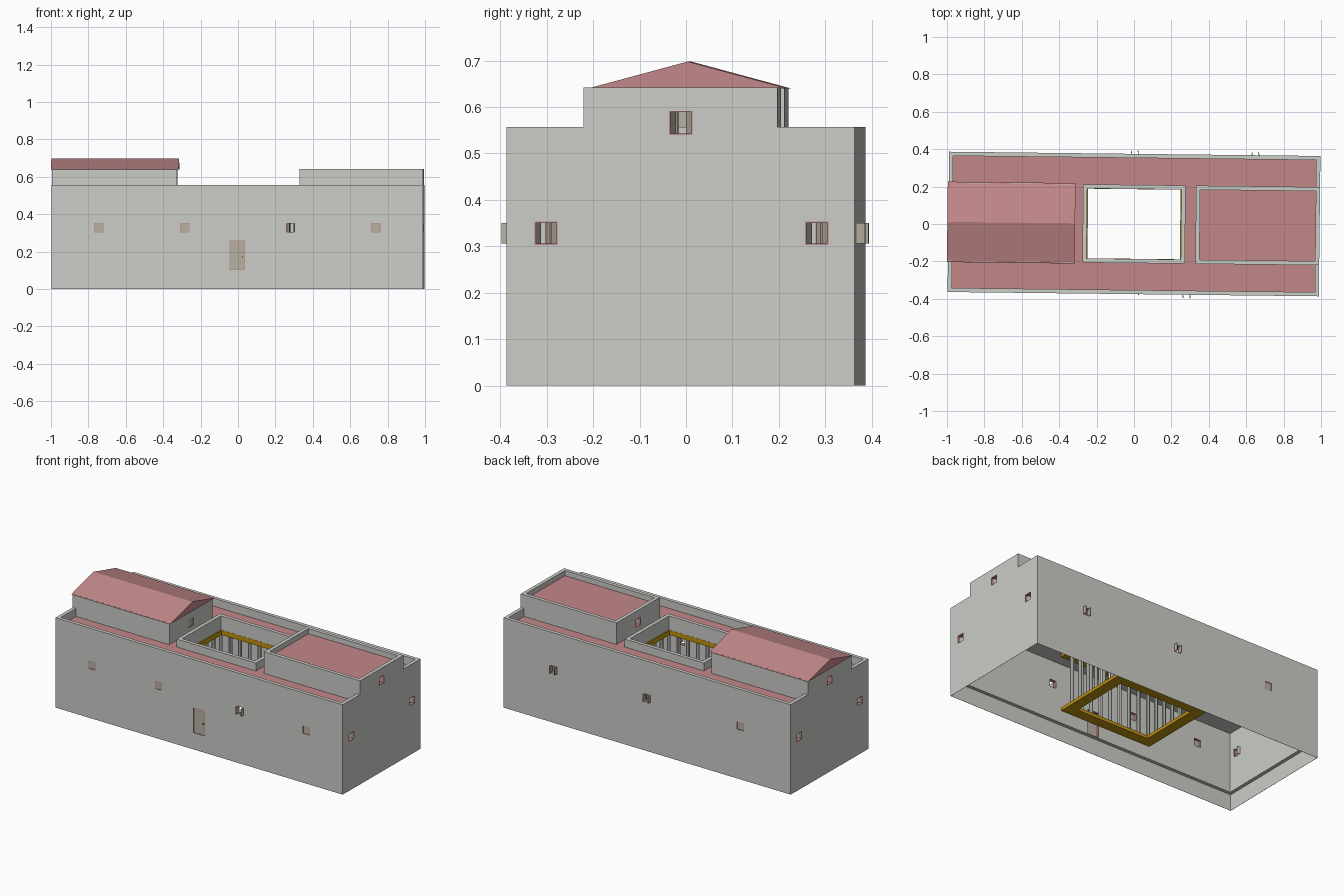
import bpy, bmesh, math
from mathutils import Matrix, Vector

if "Cube" in bpy.data.objects:
    bpy.data.objects.remove(bpy.data.objects["Cube"])

TURN = -0.0115                 # whole house sits slightly askew
HX, HY, T = 0.9925, 0.375, 0.022
FLOOR, SLAB, ROOF, TOP, UPPER = 0.10, 0.47, 0.508, 0.557, 0.642


def material(name, rgb):
    m = bpy.data.materials.new(name)
    m.diffuse_color = (*rgb, 1)
    m.use_nodes = True
    m.node_tree.nodes["Principled BSDF"].inputs["Base Color"].default_value = m.diffuse_color
    return m


WALL = material("pale grey plaster", (0.60, 0.615, 0.58))
PINK = material("pink tile", (0.54, 0.245, 0.25))
WOOD = material("beige wood", (0.48, 0.44, 0.37))
BEAM = material("ochre beam", (0.52, 0.28, 0.005))
DARK = material("dark metal", (0.08, 0.07, 0.06))


def finish(name, bm, mat, top_mat=None):
    """Turn a bmesh into an object; upward faces may get a second colour."""
    bmesh.ops.recalc_face_normals(bm, faces=bm.faces)
    mesh = bpy.data.meshes.new(name)
    mesh.materials.append(mat)
    if top_mat:
        mesh.materials.append(top_mat)
        for f in bm.faces:
            f.material_index = int(f.normal.z > 0.5)
    bm.to_mesh(mesh)
    bm.free()
    ob = bpy.data.objects.new(name, mesh)
    ob.rotation_euler.z = TURN
    bpy.context.collection.objects.link(ob)
    return ob


def add_box(bm, lo, hi, mtx=Matrix()):
    lo, hi = Vector(lo), Vector(hi)
    m = mtx @ Matrix.Translation((lo + hi) / 2) @ Matrix.Diagonal((*(hi - lo), 1))
    bmesh.ops.create_cube(bm, size=1, matrix=m)


def boxes(name, spans, mat, mtx=Matrix(), top_mat=None):
    bm = bmesh.new()
    for lo, hi in spans:
        add_box(bm, lo, hi, mtx)
    return finish(name, bm, mat, top_mat)


def ring(name, cx, outer, inner, z0, z1, mat, top_mat=None):
    """Rectangular tube: half sizes outer and inner, from z0 to z1."""
    bm = bmesh.new()
    loops = []
    for (hx, hy), z in ((outer, z0), (outer, z1), (inner, z1), (inner, z0)):
        loops.append([bm.verts.new((cx + sx * hx, sy * hy, z))
                      for sx, sy in ((-1, -1), (1, -1), (1, 1), (-1, 1))])
    for k in range(4):
        a, b = loops[k], loops[(k + 1) % 4]
        for i in range(4):
            j = (i + 1) % 4
            bm.faces.new((a[i], a[j], b[j], b[i]))
    return finish(name, bm, mat, top_mat)


def wall_ring(name, x0, x1, hy, z0, z1):
    cx, hx = (x0 + x1) / 2, (x1 - x0) / 2
    return ring(name, cx, (hx, hy), (hx - T, hy - T), z0, z1, WALL)


# Main walls, thin foundation skirt, and the two raised blocks
GX, BX, BY = -0.325, 0.33, 0.209
walls = [wall_ring("main_walls", -HX, HX, HY, FLOOR, TOP),
         wall_ring("gabled_block_walls", -HX, GX, BY, ROOF, UPPER),
         wall_ring("flat_block_walls", BX, HX, BY, ROOF, UPPER)]
ring("foundation_skirt", 0, (HX, HY), (HX - 0.001, HY - 0.001), 0, FLOOR, WALL)

# Roof slab with courtyard opening, courtyard parapet, flat block roof
CX, CY = 0.252, 0.187
ring("main_roof_slab", 0, (HX - T, HY - T), (CX, CY), SLAB, ROOF, WALL, PINK)
ring("courtyard_parapet", 0, (CX + T, CY + T), (CX, CY), ROOF, TOP, WALL)
boxes("flat_block_roof", [((BX + T, -BY + T, 0.59), (HX - T, BY - T, 0.61))], WALL, top_mat=PINK)

# Gabled roof: triangular prism
bm = bmesh.new()
ends = [[bm.verts.new((x, y, z)) for y, z in ((-0.215, 0.64), (0.215, 0.64), (0, 0.698))]
        for x in (-0.998, -0.315)]
bm.faces.new(ends[0])
bm.faces.new(ends[1])
for i in range(3):
    j = (i + 1) % 3
    bm.faces.new((ends[0][i], ends[0][j], ends[1][j], ends[1][i]))
finish("gabled_roof", bm, PINK)

# Courtyard arcade: ochre floor ring and lintel ring with columns between
IX, IY = 0.247, 0.186
for name, z0, z1 in (("arcade_floor_beam", FLOOR, 0.12), ("arcade_lintel", 0.44, SLAB)):
    ring(name, 0, (0.312, 0.25), (IX, IY), z0, z1, BEAM)
bm = bmesh.new()
PX, PY, NX, NY = 0.268, 0.207, 8, 6
spots = [(-PX + 2 * PX * i / NX, s * PY) for i in range(NX + 1) for s in (-1, 1)]
spots += [(s * PX, -PY + 2 * PY * i / NY) for i in range(1, NY) for s in (-1, 1)]
for x, y in spots:
    bmesh.ops.create_cone(bm, cap_ends=True, segments=8, radius1=0.011, radius2=0.011,
                          depth=0.32, matrix=Matrix.Translation((x, y, 0.28)))
finish("arcade_columns", bm, WALL)

# Openings: pink lining, wooden leaves, and a cutter for each hole
cut = bmesh.new()


def opening(name, x, y, turn, z0, z1, w, swing, leaves=2):
    """Local frame: -y points out of the wall; swing > 0 opens outwards."""
    m = Matrix.Translation((x, y, 0)) @ Matrix.Rotation(math.radians(turn), 4, 'Z')
    h, e = w / 2, 0.003
    add_box(cut, (-h, -0.015, z0), (h, T + 0.012, z1), m)
    boxes(name + "_lining", [((-h, 0, z0), (-h + e, T, z1)), ((h - e, 0, z0), (h, T, z1)),
                             ((-h, 0, z1 - e), (h, T, z1)), ((-h, 0, z0), (h, T, z0 + e))], PINK, m)
    lw = (w - 2 * e) / leaves
    bm = bmesh.new()
    for s in (-1, 1)[:leaves]:
        hinge = Matrix.Translation((s * (h - e), 0.003 if swing >= 0 else T - 0.006, 0)) \
            @ Matrix.Rotation(math.radians(s * swing), 4, 'Z')
        lo, hi = sorted((0, -s * lw))
        add_box(bm, (lo, 0, z0 + e), (hi, 0.004, z1 - e), m @ hinge)
    finish(name + "_leaves", bm, WOOD)
    return m


LOW, HIGH = (0.303, 0.353), (0.54, 0.592)
W = 0.05
for i, (x, swing) in enumerate(((-0.74, 0), (-0.28, 0), (0.285, 85), (0.74, 0))):
    opening(f"front_window_{i}", x, -HY, 0, *LOW, W, swing)
for i, (x, swing) in enumerate(((-0.645, 0), (0, 80), (0.645, 80))):
    opening(f"back_window_{i}", x, HY, 180, *LOW, W, swing)
for side, sx, turn in (("right", 1, 90), ("left", -1, 270)):
    for i, y in enumerate((-0.29, 0.293)):
        opening(f"{side}_window_{i}", sx * HX, y, turn, *LOW, W, -60)
    opening(f"{side}_upper_window", sx * HX, 0, turn, *HIGH, W, -60)
opening("gabled_block_window", GX, 0, 90, *HIGH, W, 0)
opening("flat_block_window", BX, 0, 270, *HIGH, W, -60)

# Front door with a small handle
opening("front_door", 0, -HY, 0, FLOOR + 0.001, 0.26, 0.082, 0, leaves=1)
boxes("door_handle", [((0.026, -HY - 0.003, 0.17), (0.032, -HY + 0.004, 0.178))], DARK)

# Cut the openings through the walls
cutter = finish("opening_cutter", cut, WALL)
cutter.hide_render = True
for ob in walls:
    mod = ob.modifiers.new("openings", 'BOOLEAN')
    mod.operation, mod.solver, mod.object = 'DIFFERENCE', 'EXACT', cutter
    bpy.context.view_layer.objects.active = ob
    bpy.ops.object.modifier_apply(modifier=mod.name)
bpy.data.objects.remove(cutter)
